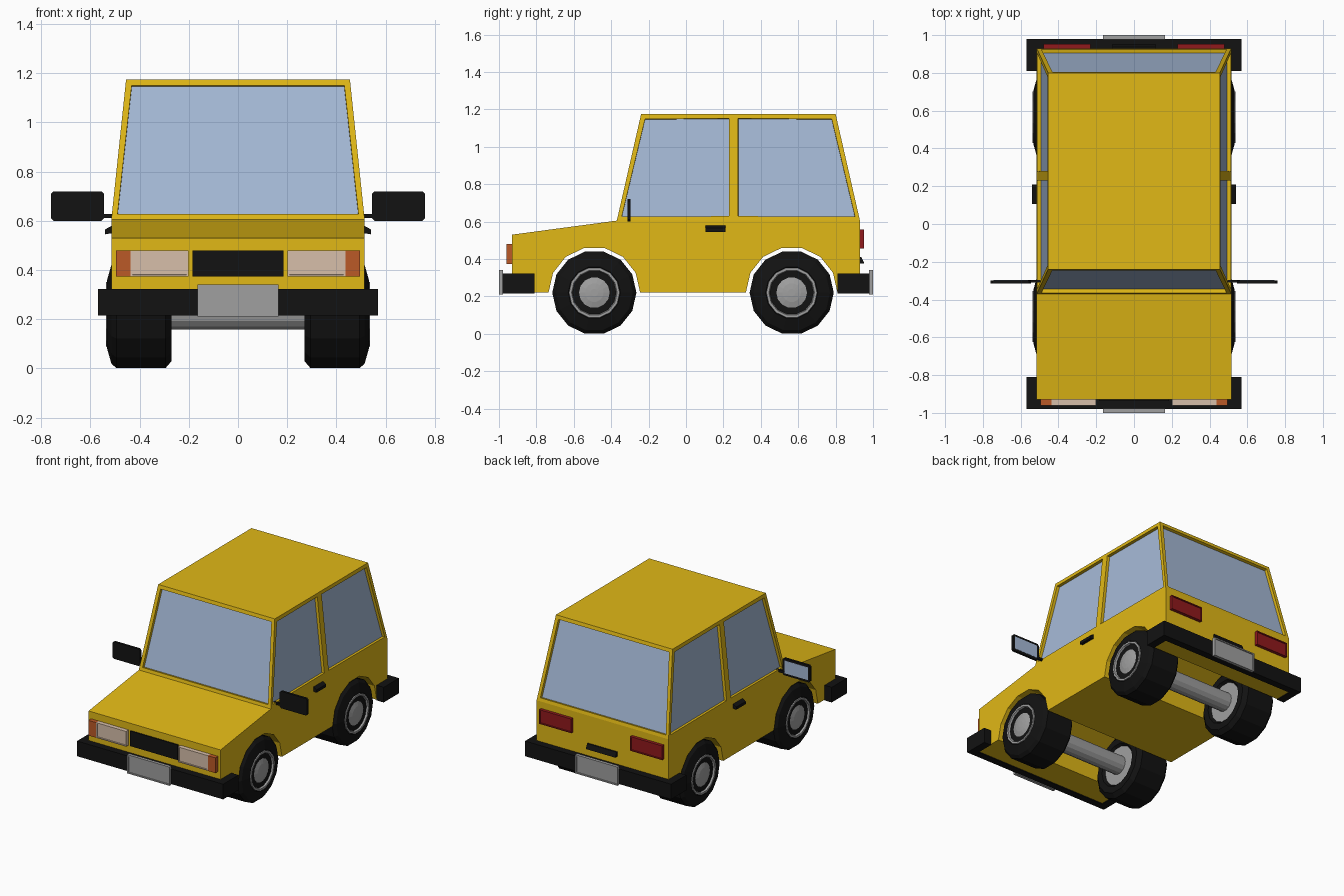
import bpy, bmesh, math
from mathutils import Vector

if "Cube" in bpy.data.objects:
    bpy.data.objects.remove(bpy.data.objects["Cube"])


def material(name, rgb):
    m = bpy.data.materials.new(name)
    m.diffuse_color = (*rgb, 1)
    m.use_nodes = True
    m.node_tree.nodes["Principled BSDF"].inputs["Base Color"].default_value = m.diffuse_color
    return m


YELLOW = material("yellow paint", (0.75, 0.48, 0.008))
GLASS = material("window glass", (0.38, 0.49, 0.68))
BLACK = material("black rubber", (0.006, 0.006, 0.006))
BEIGE = material("headlight lens", (0.68, 0.52, 0.40))
ORANGE = material("indicator lens", (0.50, 0.10, 0.02))
RED = material("tail lens", (0.28, 0.01, 0.012))
GREY = material("metal", (0.35, 0.35, 0.35))


def finish(name, bm, mats, mirror=None):
    me = bpy.data.meshes.new(name)
    bm.to_mesh(me)
    bm.free()
    for m in mats:
        me.materials.append(m)
    ob = bpy.data.objects.new(name, me)
    bpy.context.collection.objects.link(ob)
    if mirror is not None:
        mod = ob.modifiers.new("Mirror", "MIRROR")
        mod.use_axis = [i == mirror for i in range(3)]
        mod.use_mirror_merge = False
    return ob


def prism(name, pts, axis, lo, hi, mat, mirror=None):
    """Extrude a 2D outline along one axis from lo to hi."""
    def place(p, w):
        c = list(p)
        c.insert(axis, w)
        return c
    bm = bmesh.new()
    a = [bm.verts.new(place(p, lo)) for p in pts]
    b = [bm.verts.new(place(p, hi)) for p in pts]
    bm.faces.new(a)
    bm.faces.new(b)
    for i in range(len(pts)):
        j = (i + 1) % len(pts)
        bm.faces.new((a[i], a[j], b[j], b[i]))
    bmesh.ops.recalc_face_normals(bm, faces=bm.faces)
    return finish(name, bm, [mat], mirror)


def panel(name, x, y, z, mats, mirror=None, facing=None, frame=0.01, depth=-0.006):
    """Box with an optional inset panel on the face pointing along facing."""
    bm = bmesh.new()
    bmesh.ops.create_cube(bm, size=1)
    for v in bm.verts:
        v.co = [r[0] if c < 0 else r[1] for c, r in zip(v.co, (x, y, z))]
    if facing:
        bm.normal_update()
        f = [f for f in bm.faces if f.normal.dot(Vector(facing)) > 0.9]
        bmesh.ops.inset_individual(bm, faces=f, thickness=frame, depth=0)
        bmesh.ops.inset_individual(bm, faces=f, thickness=0.001, depth=depth)
        for g in f:
            g.material_index = len(mats) - 1
    return finish(name, bm, mats, mirror)


def lathe(name, profile, y, z, mat, n=14, mirror=0):
    """Revolve (x, radius) points about an x axis line."""
    bm = bmesh.new()
    rings = []
    for x, r in profile:
        rings.append([bm.verts.new((x, y + r * math.cos(2 * math.pi * k / n),
                                    z + r * math.sin(2 * math.pi * k / n))) for k in range(n)])
    for p, q in zip(rings, rings[1:]):
        for k in range(n):
            m = (k + 1) % n
            bm.faces.new((p[k], p[m], q[m], q[k]))
    bm.faces.new(rings[0])
    bm.faces.new(rings[-1])
    bmesh.ops.recalc_face_normals(bm, faces=bm.faces)
    return finish(name, bm, [mat], mirror)


AXLES = {"front": -0.49, "rear": 0.565}
WZ = 0.22

# Lower body: side profile with faceted wheel arches
outline = [(-0.93, 0.22), (-0.93, 0.53), (-0.37, 0.605), (0.93, 0.605), (0.93, 0.22)]
for yc in (AXLES["rear"], AXLES["front"]):
    outline += [(yc + 0.245 * math.cos(math.pi * k / 7), WZ + 0.245 * math.sin(math.pi * k / 7))
                for k in range(8)]
prism("lower_body", outline, 0, -0.515, 0.515, YELLOW)

# Cabin: tapered box, sides split at the door pillar, windows inset
bm = bmesh.new()
levels = [(0.605, 0.515, (-0.37, 0.255, 0.93)), (1.175, 0.455, (-0.24, 0.255, 0.80))]
low, top = [[bm.verts.new((s * w, y, z)) for s, ys in ((1, yy), (-1, yy[::-1])) for y in ys]
            for z, w, yy in levels]
bm.faces.new(low)
bm.faces.new(top)
windows = [bm.faces.new((low[i], low[(i + 1) % 6], top[(i + 1) % 6], top[i])) for i in range(6)]
bmesh.ops.recalc_face_normals(bm, faces=bm.faces)
bmesh.ops.inset_individual(bm, faces=windows, thickness=0.034, depth=0)
bmesh.ops.inset_individual(bm, faces=windows, thickness=0.0005, depth=-0.02)
for f in windows:
    f.material_index = 1
finish("cabin", bm, [YELLOW, GLASS])

# Wheels and axles
for end, y in AXLES.items():
    lathe(end + "_tyres", [(0.29, 0.135), (0.27, 0.15), (0.27, 0.195), (0.295, 0.225), (0.495, 0.225),
                           (0.515, 0.205), (0.533, 0.14), (0.525, 0.13)], y, WZ, BLACK)
    lathe(end + "_rims", [(0.285, 0.135), (0.525, 0.137), (0.537, 0.135), (0.537, 0.122), (0.512, 0.112),
                          (0.51, 0.09), (0.525, 0.082), (0.533, 0.05), (0.536, 0.02)], y, WZ, GREY)
    lathe(end + "_axle", [(-0.3, 0.064), (0.3, 0.064)], y, WZ, GREY, mirror=None)

# Wraparound bumpers
prism("bumpers", [(-0.57, -0.98), (0.57, -0.98), (0.57, -0.81), (0.515, -0.81), (0.515, -0.93),
                  (-0.515, -0.93), (-0.515, -0.81), (-0.57, -0.81)], 2, 0.215, 0.322, BLACK, mirror=1)

# Number plates with raised rims
panel("plates", (-0.165, 0.165), (-1.0, -0.978), (0.21, 0.342), [GREY], 1, (0, -1, 0), 0.012)

# Front lights and grille
panel("headlights", (0.202, 0.437), (-0.96, -0.925), (0.373, 0.48), [BEIGE], 0, (0, -1, 0))
panel("indicators", (0.437, 0.496), (-0.96, -0.925), (0.373, 0.48), [ORANGE], 0)
panel("grille", (-0.185, 0.185), (-0.938, -0.925), (0.373, 0.48), [BLACK])

# Tail lights and boot handle
panel("tail_lights", (0.23, 0.48), (0.925, 0.952), (0.457, 0.557), [RED], 0, (0, 1, 0))
prism("boot_handle", [(0.925, 0.412), (0.938, 0.41), (0.953, 0.377), (0.925, 0.377)],
      0, -0.115, 0.115, BLACK)

# Door handles
prism("door_handles", [(0.51, 0.582), (0.54, 0.565), (0.54, 0.545), (0.51, 0.55)],
      1, 0.105, 0.21, BLACK, mirror=0)

# Wing mirrors: arm, chamfered housing and glass on the rear face
panel("mirror_arms", (0.495, 0.56), (-0.31, -0.296), (0.612, 0.628), [BLACK], 0)
c = 0.01
prism("mirror_housings", [(0.545 + c, 0.6), (0.76 - c, 0.6), (0.76, 0.6 + c), (0.76, 0.72 - c),
                          (0.76 - c, 0.72), (0.545 + c, 0.72), (0.545, 0.72 - c), (0.545, 0.6 + c)],
      1, -0.314, -0.298, BLACK, mirror=0)
panel("mirror_glass", (0.56, 0.745), (-0.3, -0.2965), (0.615, 0.705), [GLASS], 0)
